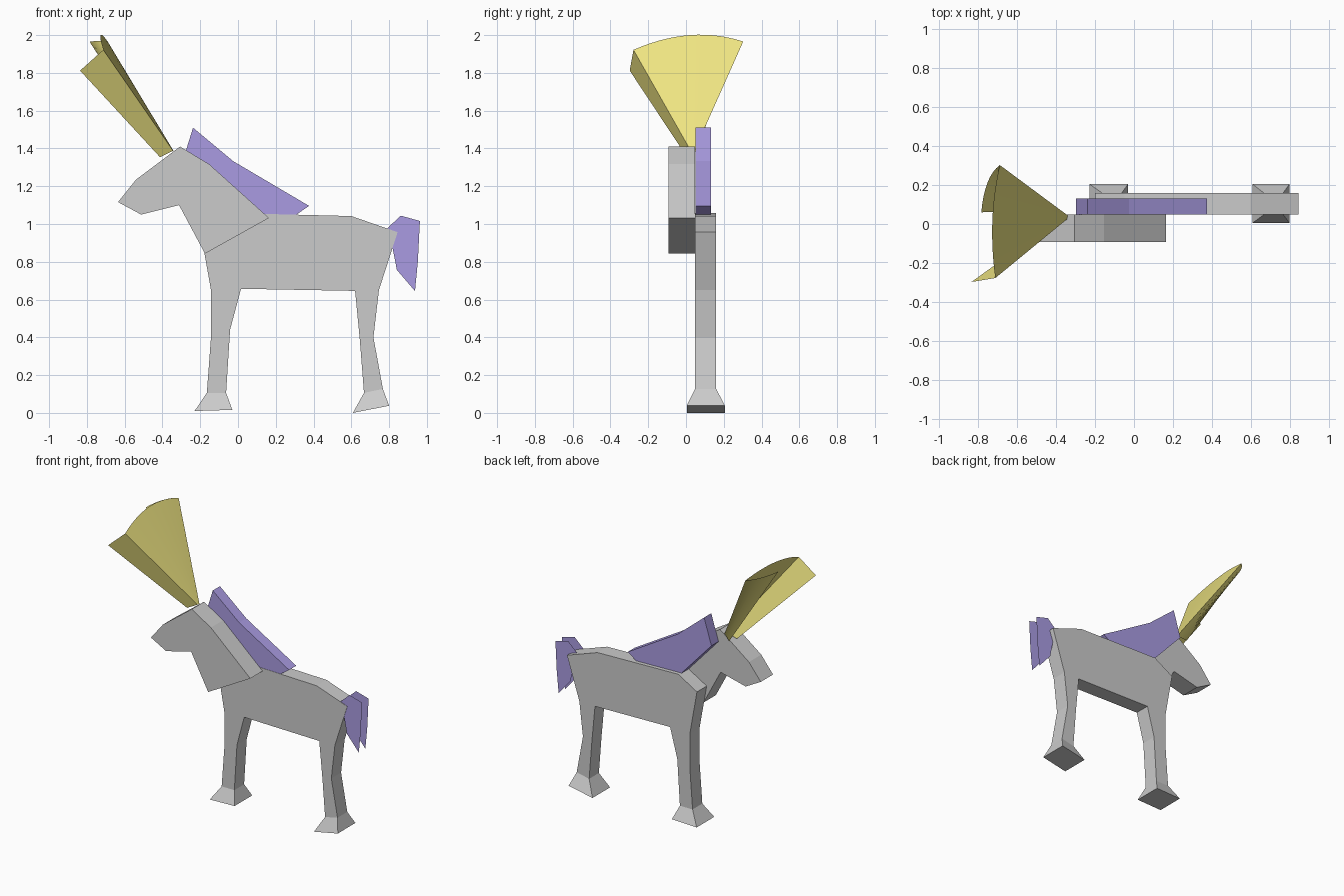
import bpy
from mathutils import Vector

if "Cube" in bpy.data.objects:
    bpy.data.objects.remove(bpy.data.objects["Cube"])


def material(name, color):
    m = bpy.data.materials.new(name)
    m.diffuse_color = color
    m.use_nodes = True
    m.node_tree.nodes["Principled BSDF"].inputs["Base Color"].default_value = m.diffuse_color
    return m


yellow = material("yellow", (0.85, 0.77, 0.22, 1))
purple = material("purple", (0.40, 0.33, 0.76, 1))


def make(name, verts, faces, mat=None):
    me = bpy.data.meshes.new(name)
    me.from_pydata(verts, [], faces)
    me.update()
    ob = bpy.data.objects.new(name, me)
    bpy.context.collection.objects.link(ob)
    if mat:
        me.materials.append(mat)
    return ob


def slab(name, profile, y0, y1, mat=None, sides=True):
    """Side profile (x, z), clockwise seen from the front, given thickness in y."""
    n = len(profile)
    verts = [(x, y, z) for y in (y0, y1) for x, z in profile]
    faces = [tuple(reversed(range(n))), tuple(range(n, 2 * n))]
    if sides:
        for i in range(n):
            j = (i + 1) % n
            faces.append((i, j, n + j, n + i))
    return make(name, verts, faces, mat)


Y0, Y1 = 0.048, 0.16

# body with both legs
slab("body_and_legs", [
    (-0.20, 0.97), (-0.05, 1.058), (0.16, 1.053), (0.60, 1.042), (0.845, 0.957),
    (0.746, 0.65), (0.717, 0.40), (0.767, 0.127), (0.667, 0.106), (0.645, 0.386),
    (0.62, 0.646), (0.016, 0.657), (-0.042, 0.44), (-0.063, 0.106),
    (-0.165, 0.106), (-0.143, 0.40), (-0.143, 0.65)], Y0, Y1)

# head and neck
slab("head", [
    (-0.307, 1.41), (-0.153, 1.317), (0.164, 1.032), (-0.175, 0.843),
    (-0.312, 1.10), (-0.513, 1.05), (-0.635, 1.116), (-0.54, 1.235)], -0.093, Y0)

# mane
slab("mane", [
    (-0.238, 1.51), (-0.026, 1.333), (0.376, 1.096), (0.307, 1.048),
    (0.17, 1.03), (-0.05, 1.05), (-0.297, 1.32)], 0.05, 0.132, purple)

# tail: two loose sheets
slab("tail", [
    (0.75, 0.94), (0.862, 1.044), (0.963, 1.016), (0.952, 0.80), (0.937, 0.645),
    (0.841, 0.757), (0.815, 0.89)], 0.05, 0.125, purple, sides=False)


# flared hooves
def hoof(name, top, bottom):
    verts = [(x, y, z) for ends, ys in ((top, (Y0, Y1)), (bottom, (0.004, 0.206)))
             for (x, z), y in ((ends[0], ys[0]), (ends[1], ys[0]),
                               (ends[1], ys[1]), (ends[0], ys[1]))]
    faces = [(i + 4, (i + 1) % 4 + 4, (i + 1) % 4, i) for i in range(4)]
    make(name, verts, faces + [(7, 6, 5, 4)])


hoof("front_hoof", [(-0.165, 0.106), (-0.063, 0.106)], [(-0.23, 0.01), (-0.03, 0.016)])
hoof("hind_hoof", [(0.667, 0.106), (0.767, 0.127)], [(0.608, 0.0), (0.80, 0.038)])


# horn: a thin folded fan rising from the forehead
def arc(a, mid, b, n):
    """Curve from a to b passing through mid."""
    a, mid, b = Vector(a), Vector(mid), Vector(b)
    c = mid * 2 - (a + b) / 2
    return [a * (1 - t) ** 2 + c * 2 * t * (1 - t) + b * t * t
            for t in (i / n for i in range(n + 1))]


def fan(name, root_a, root_b, rim):
    n = len(rim)
    a, b = Vector(root_a), Vector(root_b)
    root = [a.lerp(b, i / (n - 1)) for i in range(n)]
    faces = [(i, i + 1, n + i + 1, n + i) for i in range(n - 1)]
    ob = make(name, root + rim, faces, yellow)
    ob.data.shade_smooth()


P1, P2 = (-0.836, -0.298, 1.812), (-0.713, -0.278, 1.922)
P3, P4 = (-0.69, 0.303, 1.966), (-0.785, 0.06, 1.964)
R1, R2 = (-0.413, 0.005, 1.354), (-0.344, 0.025, 1.388)
R3, R4 = (-0.342, 0.045, 1.388), (-0.40, 0.076, 1.36)
fan("horn_back", R2, R3, arc(P2, (-0.728, 0.02, 2.0), P3, 14))
fan("horn_near_fold", R1, R2, [Vector(P1), Vector(P2)])
fan("horn_far_fold", R3, R4, arc(P3, (-0.753, 0.213, 1.968), P4, 8))
